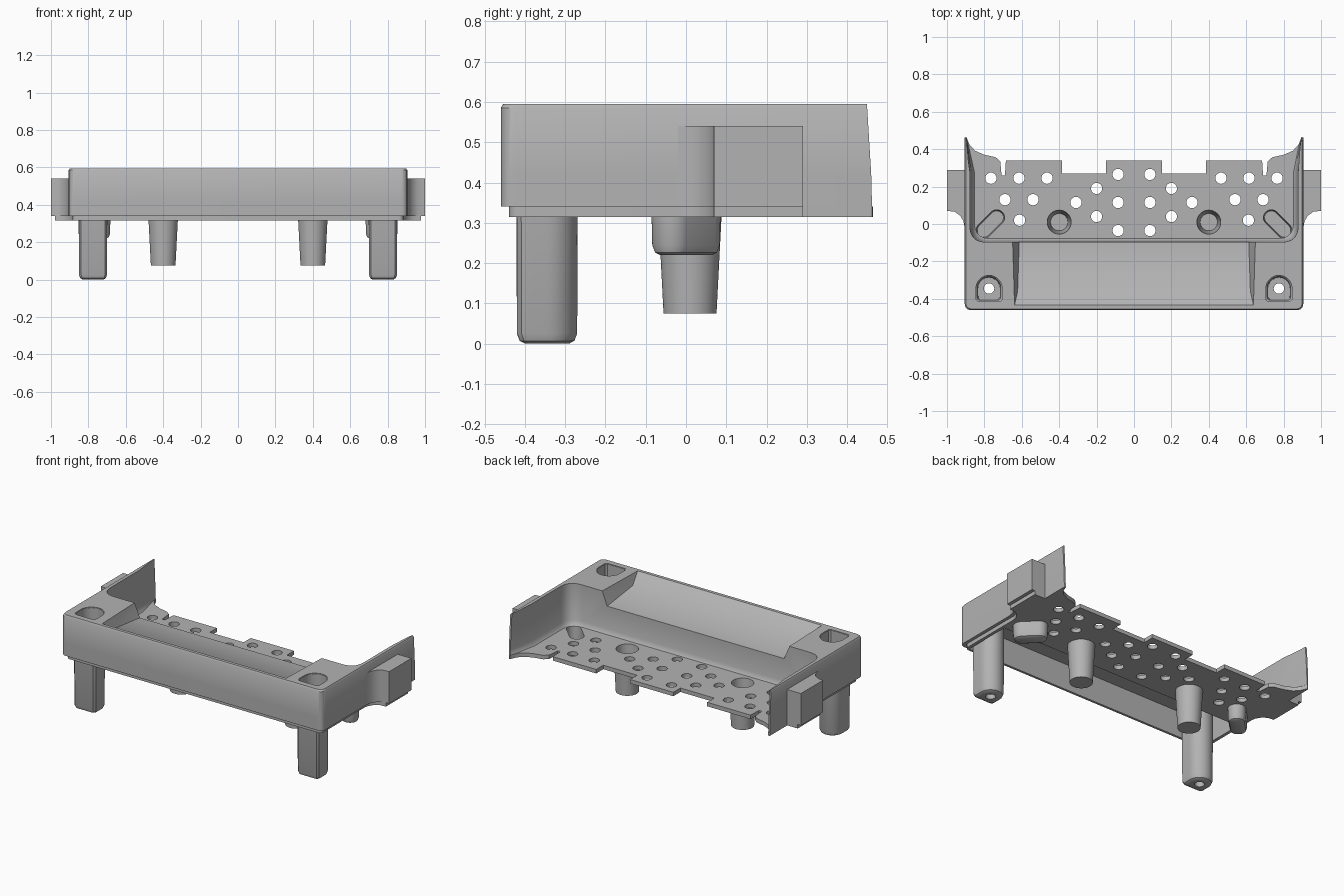
import bpy, bmesh
from math import cos, sin, pi
from mathutils import Vector

cube = bpy.data.objects.get("Cube")
if cube:
    bpy.data.objects.remove(cube)

grey = bpy.data.materials.new("plain grey")
grey.use_nodes = True
grey.diffuse_color = (0.45, 0.45, 0.45, 1)
grey.node_tree.nodes["Principled BSDF"].inputs["Base Color"].default_value = (0.45, 0.45, 0.45, 1)


def make(name, bm):
    bmesh.ops.recalc_face_normals(bm, faces=bm.faces)
    mesh = bpy.data.meshes.new(name)
    bm.to_mesh(mesh)
    bm.free()
    mesh.materials.append(grey)
    obj = bpy.data.objects.new(name, mesh)
    bpy.context.collection.objects.link(obj)
    return obj


def loft(bm, rings, closed=False):
    """Skin a list of (outline, z) rings; cap the ends or join them up."""
    loops = [[bm.verts.new((x, y, z)) for x, y in pts] for pts, z in rings]
    pairs = list(zip(loops, loops[1:]))
    if closed:
        pairs.append((loops[-1], loops[0]))
    else:
        bm.faces.new(loops[0])
        bm.faces.new(loops[-1])
    for a, b in pairs:
        n = len(a)
        for i in range(n):
            bm.faces.new((a[i], a[(i + 1) % n], b[(i + 1) % n], b[i]))


def hull(bm, points):
    verts = [bm.verts.new(p) for p in points]
    bmesh.ops.convex_hull(bm, input=verts)


def box(bm, x0, x1, y0, y1, z0, z1):
    hull(bm, [(x, y, z) for x in (x0, x1) for y in (y0, y1) for z in (z0, z1)])


def cut(obj, bm):
    cutter = make("cutter", bm)
    cutter.hide_render = True
    mod = obj.modifiers.new("cut", "BOOLEAN")
    mod.operation, mod.solver, mod.object = "DIFFERENCE", "EXACT", cutter
    bpy.context.view_layer.objects.active = obj
    bpy.ops.object.modifier_apply(modifier=mod.name)
    bpy.data.objects.remove(cutter)


def rounded(pts, seg=8):
    """Outline from (x, y, radius) corners."""
    out = []
    for i, (x, y, r) in enumerate(pts):
        c = Vector((x, y))
        if not r:
            out.append((x, y))
            continue
        a = c + (Vector(pts[i - 1][:2]) - c).normalized() * r
        b = c + (Vector(pts[(i + 1) % len(pts)][:2]) - c).normalized() * r
        for k in range(seg + 1):
            t = k / seg
            out.append(tuple(a.lerp(c, t).lerp(c.lerp(b, t), t)))
    return out


def sym(half):
    return half + [(-p[0], *p[1:]) for p in reversed(half)]


ANGLES = [(i + 0.5) * 2 * pi / 40 for i in range(40)]


def circle(cx, cy, r):
    return [(cx + r * cos(a), cy + r * sin(a)) for a in ANGLES]


def d_shape(cx, cy, r):
    """Round towards the back, square towards the front."""
    pts = []
    for a in ANGLES:
        k = r if sin(a) > 0 else r * min(1 / max(abs(cos(a)), abs(sin(a))), 1.3)
        pts.append((cx + k * cos(a), cy + k * sin(a)))
    return pts


def slot(side, r, d=0.048):
    """Diagonal stadium beside the inner corner."""
    pts = []
    for a in ANGLES:
        u, v = r * cos(a) + (d if cos(a) > 0 else -d), r * sin(a)
        pts.append((side * (0.768 - (u - v) * 0.707), (u + v) * 0.707))
    return pts


LEG_X, LEG_Y, POST_X, POST_Y = 0.775, -0.345, 0.4, 0.01

# Main body: front beam and side walls
def outer(o, back):
    return rounded(sym([(0.905 - o, -0.46 + o, 0.035), (0.905 - o, back, 0)]))


def inner(x, y):
    return rounded(sym([(x, y, 0.09), (x, 0.28, 0), (0.896, 0.47, 0), (0.896, 0.7, 0)]))


bm = bmesh.new()
loft(bm, [(outer(0, 0.462), 0.34), (outer(0, 0.46), 0.42), (outer(0, 0.45), 0.585), (outer(0.006, 0.45), 0.595)])
body = make("body", bm)
bm = bmesh.new()
loft(bm, [(inner(0.845, -0.07), 0.33), (inner(0.858, -0.083), 0.345),
          (inner(0.869, -0.092), 0.37), (inner(0.882, -0.1), 0.7)])
cut(body, bm)

# Shallow sloping recess in the beam top
bm = bmesh.new()
hull(bm, [(s * x, y, z) for s in (-1, 1) for x, y, z in (
    (0.64, -0.44, 0.6), (0.652, -0.05, 0.6), (0.622, -0.36, 0.535), (0.612, -0.05, 0.505))])
cut(body, bm)

# Hollow underside of the beam, deeper at the corners
def cut_cavity(obj):
    bm = bmesh.new()
    box(bm, -0.865, 0.865, -0.425, -0.115, 0.2, 0.48)
    cut(obj, bm)


cut_cavity(body)
bm = bmesh.new()
for s in (-1, 1):
    box(bm, s * 0.675, s * 0.864, -0.424, -0.116, 0.4, 0.575)
cut(body, bm)
bm = bmesh.new()
for s in (-1, 1):
    loft(bm, [(d_shape(s * LEG_X, LEG_Y, 0.073), z) for z in (0.55, 0.7)])
cut(body, bm)

# Stepped skirt below the beam
bm = bmesh.new()
skirt_outline = rounded(sym([(0.885, -0.44, 0.03), (0.885, -0.1, 0)]))
loft(bm, [(skirt_outline, 0.315), (skirt_outline, 0.34)])
skirt = make("beam_skirt", bm)
cut_cavity(skirt)

# Floor plate with notched rear edge
floor_half = [(0.885, -0.1), (0.885, 0.29), (0.905, 0.29), (0.905, 0.462), (0.896, 0.465),
              (0.88, 0.425), (0.85, 0.392), (0.8, 0.37), (0.74, 0.357), (0.715, 0.335),
              (0.708, 0.26), (0.69, 0.26), (0.685, 0.34), (0.385, 0.34), (0.385, 0.27),
              (0.15, 0.27), (0.15, 0.34)]
bm = bmesh.new()
loft(bm, [(sym(floor_half), 0.315), (sym(floor_half), 0.34)])
floor = make("floor_plate", bm)

# Drain holes and openings above posts and feet
holes = [(0.765, 0.245), (0.615, 0.245), (0.465, 0.245), (0.69, 0.13), (0.54, 0.13),
         (0.612, 0.02), (0.31, 0.115), (0.2, 0.19), (0.2, 0.04),
         (0.085, 0.265), (0.085, 0.115), (0.085, -0.035)]
bm = bmesh.new()
for s in (-1, 1):
    outlines = [circle(s * x, y, 0.03) for x, y in holes]
    outlines += [circle(s * POST_X, POST_Y, 0.064), slot(s, 0.042)]
    for pts in outlines:
        loft(bm, [(pts, 0.25), (pts, 0.4)])
cut(floor, bm)

# Side brackets with a slightly smaller foot
bracket = [(0.89, -0.03), (0.905, -0.02), (0.912, 0.015), (0.93, 0.045), (0.96, 0.066),
           (1.0, 0.07), (1.0, 0.29), (0.89, 0.29)]
for s, side in ((1, "left"), (-1, "right")):
    bm = bmesh.new()
    full = [(s * x, y) for x, y in bracket]
    foot = [(s * (x - 0.022 if x > 0.9 else 0.87), y) for x, y in bracket]
    loft(bm, [(full, 0.34), (full, 0.54)])
    loft(bm, [(foot, 0.315), (foot, 0.34)])
    make(side + "_bracket", bm)

    # Hollow front leg with a screw hole through its base
    bm = bmesh.new()
    cx = s * LEG_X
    loft(bm, [(circle(cx, LEG_Y, 0.028), 0.0)]
         + [(d_shape(cx, LEG_Y, r), z) for r, z in (
             (0.055, 0.0), (0.068, 0.007), (0.075, 0.025), (0.077, 0.592),
             (0.07, 0.592), (0.07, 0.5), (0.062, 0.49), (0.058, 0.03))]
         + [(circle(cx, LEG_Y, 0.028), 0.03)], closed=True)
    make(side + "_front_leg", bm)

    # Tapered hollow post
    bm = bmesh.new()
    loft(bm, [(circle(s * POST_X, POST_Y, r), z) for r, z in (
        (0.066, 0.075), (0.079, 0.325), (0.064, 0.34), (0.046, 0.1))])
    make(side + "_post", bm)

    # Diagonal oblong foot
    bm = bmesh.new()
    loft(bm, [(slot(s, r), z) for r, z in (
        (0.03, 0.22), (0.043, 0.226), (0.05, 0.245), (0.052, 0.325), (0.042, 0.34), (0.036, 0.24))])
    make(side + "_oblong_foot", bm)

# Smooth the rounded parts, keep the edges sharp
for obj in bpy.context.view_layer.objects:
    obj.select_set(obj.type == "MESH" and grey.name in obj.data.materials)
bpy.context.view_layer.objects.active = body
bpy.ops.object.shade_smooth_by_angle(angle=0.6)
